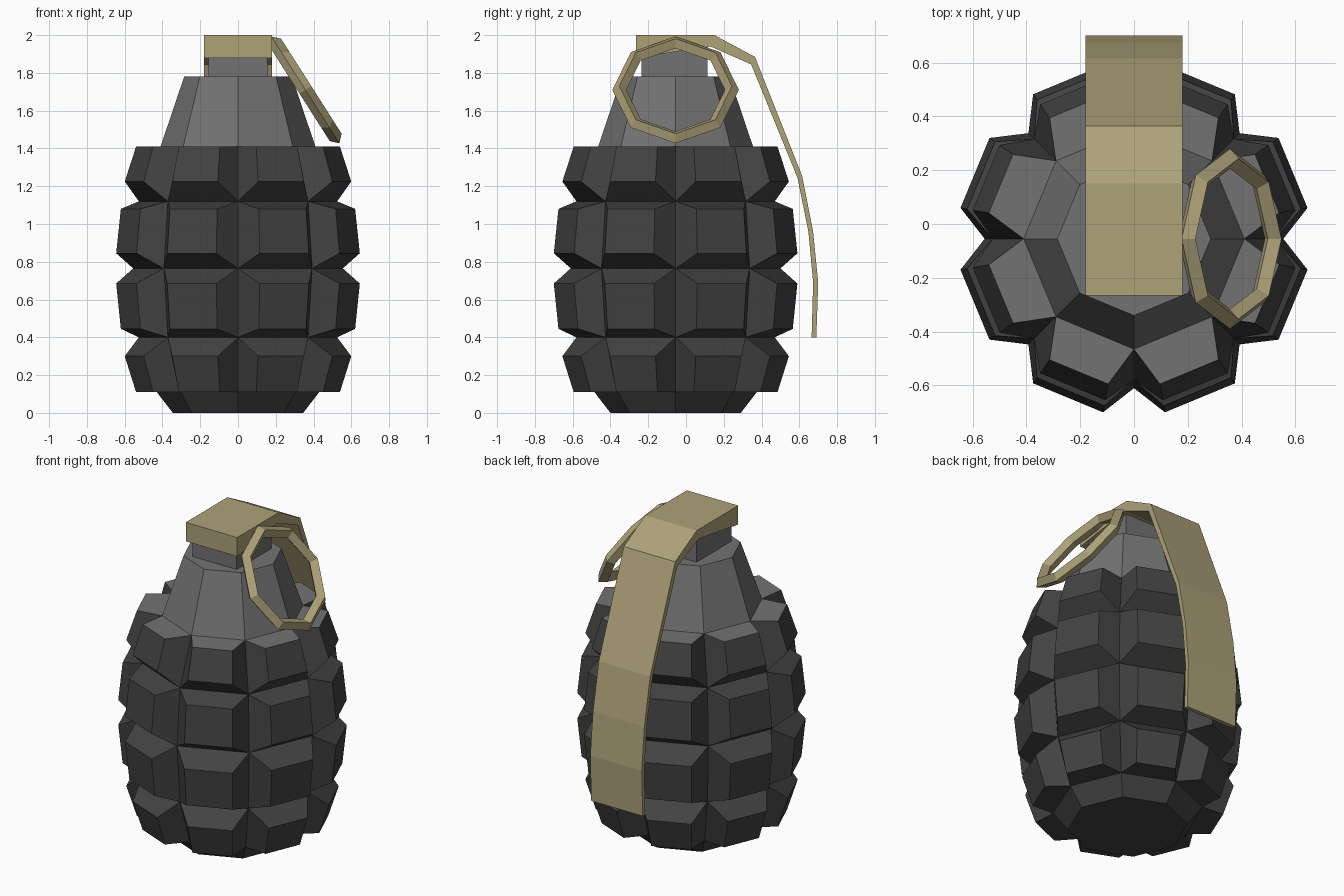
import bpy, bmesh, math
from mathutils import Vector

if "Cube" in bpy.data.objects:
    bpy.data.objects.remove(bpy.data.objects["Cube"])

CY = -0.055                      # body axis offset in y
SIDES = 8


def material(name, rgb):
    m = bpy.data.materials.new(name)
    m.diffuse_color = (*rgb, 1)
    m.use_nodes = True
    m.node_tree.nodes["Principled BSDF"].inputs["Base Color"].default_value = m.diffuse_color
    return m


dark = material("dark_iron", (0.055, 0.055, 0.055))
mid = material("grey_iron", (0.17, 0.17, 0.17))
brass = material("dull_brass", (0.42, 0.36, 0.19))


def finish(bm, name, mats):
    bmesh.ops.recalc_face_normals(bm, faces=bm.faces[:])
    me = bpy.data.meshes.new(name)
    bm.to_mesh(me)
    bm.free()
    for m in mats:
        me.materials.append(m)
    ob = bpy.data.objects.new(name, me)
    bpy.context.collection.objects.link(ob)
    return ob


def polar(r, deg, z):
    a = math.radians(deg)
    return Vector((r * math.cos(a), CY + r * math.sin(a), z))


# Body: octagonal rings (groove lines), with a raised block on each panel
bm = bmesh.new()
profile = [(0.345, 0), (0.43, 0.11), (0.525, 0.40), (0.555, 0.765),
           (0.525, 1.12), (0.41, 1.41), (0.285, 1.78)]
rings = [[bm.verts.new(polar(r, 45 * i, z)) for i in range(SIDES)]
         for r, z in profile]
# Block outer faces: (low radius, low z, high radius, high z) per row
blocks = {1: (0.548, 0.11, 0.609, 0.30), 2: (0.63, 0.445, 0.655, 0.685),
          3: (0.655, 0.845, 0.63, 1.08), 4: (0.609, 1.225, 0.548, 1.41)}
INSET = 10.1                     # degrees from groove to block edge

for row in range(len(profile) - 1):
    for i in range(SIDES):
        j = (i + 1) % SIDES
        base = [rings[row][i], rings[row][j], rings[row + 1][j], rings[row + 1][i]]
        if row not in blocks:
            f = bm.faces.new(base)
            f.material_index = 1 if row == 5 else 0
            continue
        r0, z0, r1, z1 = blocks[row]
        a, b = 45 * i + INSET, 45 * (i + 1) - INSET
        outer = [bm.verts.new(polar(r, d, z)) for r, d, z in
                 ((r0, a, z0), (r0, b, z0), (r1, b, z1), (r1, a, z1))]
        bm.faces.new(outer)
        for k in range(4):
            n = (k + 1) % 4
            f = bm.faces.new((base[k], base[n], outer[n], outer[k]))
            if row == 4 and k == 2:
                f.material_index = 1      # flat top of the upper blocks
bm.faces.new(rings[0])
bm.faces.new(rings[-1]).material_index = 1
finish(bm, "segmented_body", [dark, mid])

# Neck block under the lever head
bpy.ops.mesh.primitive_cube_add(size=1, location=(0, -0.06, 1.86))
neck = bpy.context.object
neck.name = "neck"
neck.scale = (0.31, 0.35, 0.18)
neck.data.materials.append(mid)

# Lever: side profile (y, z) extruded across x
outer = [(-0.265, 2.0), (0.15, 2.0), (0.365, 1.885), (0.615, 1.255),
         (0.673, 0.96), (0.70, 0.69), (0.69, 0.40)]
inner = [(-0.265, 1.88), (0.13, 1.94), (0.345, 1.845), (0.59, 1.245),
         (0.648, 0.96), (0.673, 0.69), (0.665, 0.40)]
bm = bmesh.new()
rows = [[bm.verts.new((x, y, z)) for x, (y, z) in
         ((-0.18, o), (0.18, o), (0.18, n), (-0.18, n))]
        for o, n in zip(outer, inner)]
for p, q in zip(rows, rows[1:]):
    for k in range(4):
        n = (k + 1) % 4
        bm.faces.new((p[k], p[n], q[n], q[k]))
bm.faces.new(rows[0])
bm.faces.new(rows[-1])
finish(bm, "safety_lever", [brass])

# Pull ring: low-poly torus leaning away from the head
bpy.ops.mesh.primitive_torus_add(
    major_segments=8, minor_segments=4, major_radius=0.298, minor_radius=0.037,
    location=(0.357, CY, 1.71), rotation=(0, math.radians(57.5), 0))
ring = bpy.context.object
ring.name = "pull_ring"
ring.data.materials.append(brass)
for p in ring.data.polygons:
    p.use_smooth = False
